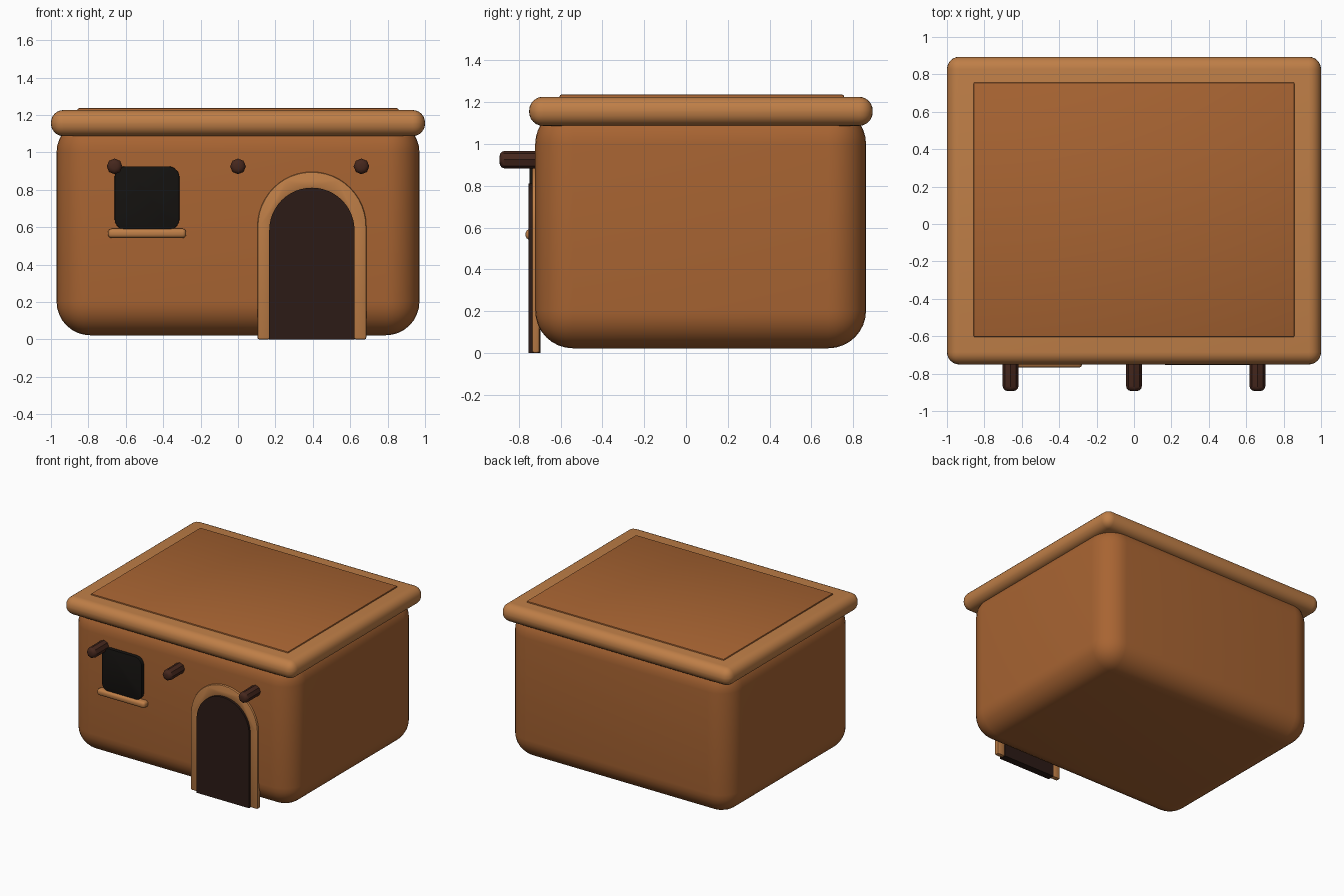
import bpy, bmesh
from math import pi, cos, sin, radians

if "Cube" in bpy.data.objects:
    bpy.data.objects.remove(bpy.data.objects["Cube"])


def material(name, color):
    m = bpy.data.materials.new(name)
    m.diffuse_color = (*color, 1)
    m.use_nodes = True
    m.node_tree.nodes["Principled BSDF"].inputs["Base Color"].default_value = m.diffuse_color
    return m


ADOBE = material("adobe", (0.39, 0.127, 0.032))
TRIM = material("trim", (0.52, 0.21, 0.063))
WOOD = material("dark_wood", (0.06, 0.02, 0.012))
DOOR = material("door_shadow", (0.025, 0.011, 0.008))
GLASS = material("window_dark", (0.007, 0.006, 0.005))


def finish(ob, name, mat, bevel=0, segments=3):
    ob.name = ob.data.name = name
    ob.data.materials.append(mat)
    if bevel:
        mod = ob.modifiers.new("Bevel", "BEVEL")
        mod.width, mod.segments = bevel, segments
        mod.limit_method = "ANGLE"
        mod.angle_limit = radians(50)
        bpy.context.view_layer.update()
        bpy.context.view_layer.objects.active = ob
        bpy.ops.object.modifier_apply(modifier=mod.name)
    bpy.ops.object.select_all(action="DESELECT")
    ob.select_set(True)
    bpy.context.view_layer.objects.active = ob
    bpy.ops.object.shade_smooth_by_angle(angle=radians(40))
    return ob


def box(name, x, y, z, mat, bevel, segments=3):
    """Rounded box from its (min, max) range along each axis."""
    bpy.ops.mesh.primitive_cube_add(size=1, location=[sum(r) / 2 for r in (x, y, z)])
    ob = bpy.context.object
    ob.scale = [r[1] - r[0] for r in (x, y, z)]
    bpy.ops.object.transform_apply(location=False, rotation=False, scale=True)
    return finish(ob, name, mat, bevel, segments)


def panel(name, outline, y0, y1, mat, bevel=0, segments=2):
    """Extrude an x-z outline from y0 back to y1."""
    bm = bmesh.new()
    face = bm.faces.new([bm.verts.new((x, y0, z)) for x, z in outline])
    ext = bmesh.ops.extrude_face_region(bm, geom=[face])
    verts = [v for v in ext["geom"] if isinstance(v, bmesh.types.BMVert)]
    bmesh.ops.translate(bm, verts=verts, vec=(0, y1 - y0, 0))
    bmesh.ops.recalc_face_normals(bm, faces=bm.faces)
    me = bpy.data.meshes.new(name)
    bm.to_mesh(me)
    bm.free()
    ob = bpy.data.objects.new(name, me)
    bpy.context.collection.objects.link(ob)
    return finish(ob, name, mat, bevel, segments)


def arch(cx, spring, r, n=24):
    arc = [(cx + r * cos(pi * i / n), spring + r * sin(pi * i / n)) for i in range(n + 1)]
    return [(cx + r, 0)] + arc + [(cx - r, 0)]


def rounded_rect(x0, x1, z0, z1, r, n=6):
    corners = [(x1 - r, z1 - r), (x0 + r, z1 - r), (x0 + r, z0 + r), (x1 - r, z0 + r)]
    return [(cx + r * cos(pi / 2 * (k + i / n)), cz + r * sin(pi / 2 * (k + i / n)))
            for k, (cx, cz) in enumerate(corners) for i in range(n + 1)]


# Soft adobe body, parapet slab and roof deck
box("body", (-0.97, 0.97), (-0.722, 0.862), (0.022, 1.18), ADOBE, 0.18, 8)
box("parapet", (-1, 1), (-0.751, 0.894), (1.087, 1.226), TRIM, 0.066, 6)
box("roof_deck", (-0.858, 0.858), (-0.605, 0.757), (1.15, 1.236), ADOBE, 0.008, 2)

# Arched doorway with raised surround
panel("door_surround", arch(0.395, 0.605, 0.291) + arch(0.395, 0.583, 0.225)[::-1],
      -0.738, -0.70, TRIM, 0.01)
panel("door", arch(0.395, 0.583, 0.228), -0.753, -0.697, DOOR)

# Window and sill
panel("window", rounded_rect(-0.66, -0.313, 0.585, 0.925, 0.06), -0.75, -0.70, GLASS, 0.004)
box("window_sill", (-0.695, -0.277), (-0.768, -0.69), (0.542, 0.592), TRIM, 0.02, 4)

# Protruding roof beams with rounded ends
for i, x in enumerate((-0.66, 0, 0.66)):
    bpy.ops.mesh.primitive_cylinder_add(vertices=8, radius=0.042, depth=0.3,
                                        location=(x, -0.743, 0.925), rotation=(pi / 2, 0, 0))
    finish(bpy.context.object, f"roof_beam_{i + 1}", WOOD, 0.025, 3)
